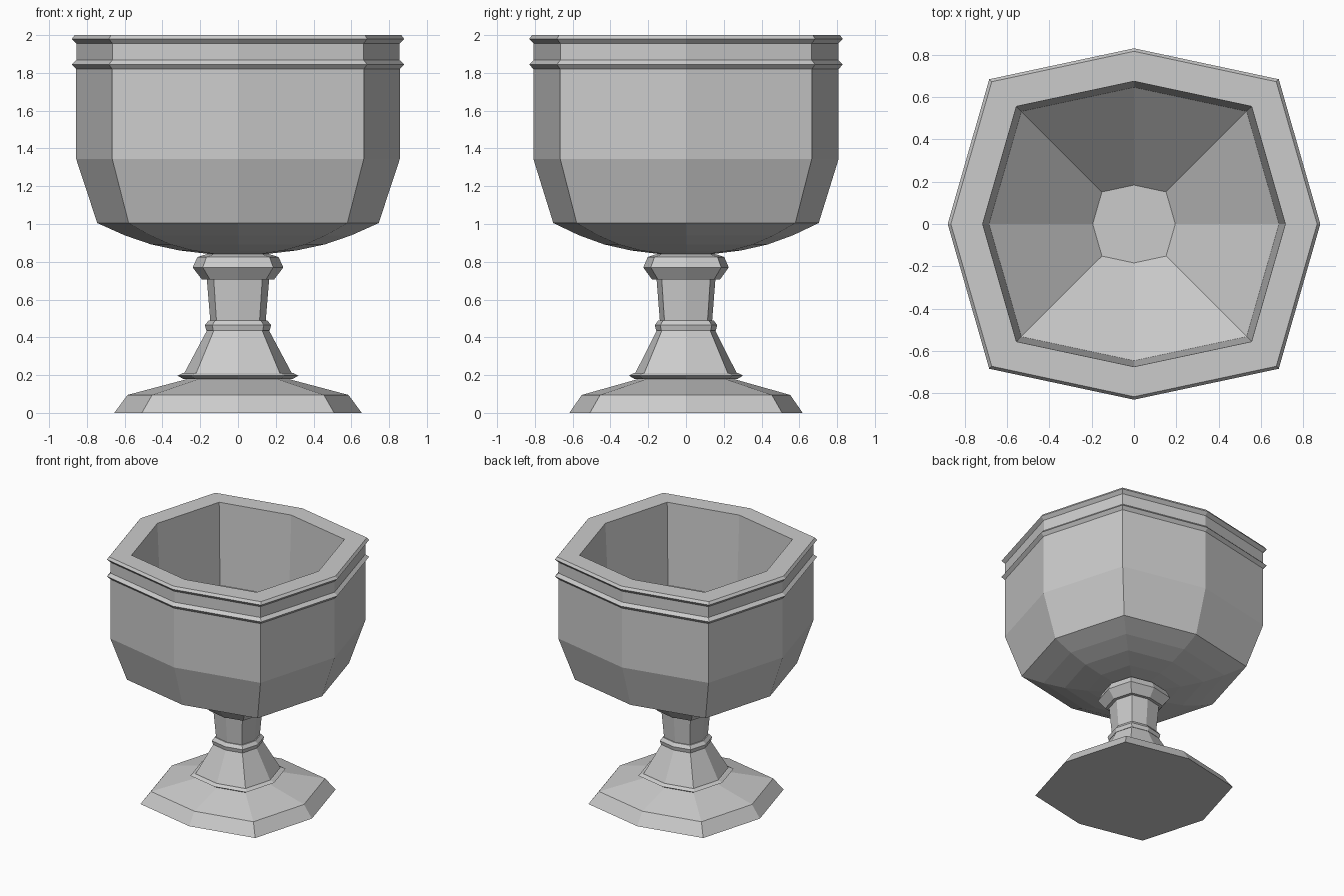
import bpy

if "Cube" in bpy.data.objects:
    bpy.data.objects.remove(bpy.data.objects["Cube"])

# Slightly squashed octagon shared by every section (unit = half width in x)
D, Y = 0.777, 0.943
OCT = [(1, 0), (D, D), (0, Y), (-D, D), (-1, 0), (-D, -D), (0, -Y), (D, -D)]


def turned(name, profile, cap_bottom=False, cap_top=False):
    """Sweep a (radius, z) profile around the octagon, facing outward."""
    verts = [(r * x, r * y, z) for r, z in profile for x, y in OCT]
    faces = []
    for k in range(len(profile) - 1):
        a, b = k * 8, k * 8 + 8
        for i in range(8):
            j = (i + 1) % 8
            faces.append((a + i, a + j, b + j, b + i))
    if cap_bottom:
        faces.append(tuple(reversed(range(8))))
    if cap_top:
        last = len(verts) - 8
        faces.append(tuple(range(last, last + 8)))
    mesh = bpy.data.meshes.new(name)
    mesh.from_pydata(verts, [], faces)
    mesh.update()
    obj = bpy.data.objects.new(name, mesh)
    bpy.context.collection.objects.link(obj)
    return obj


# Foot plate
turned("foot", [(0.655, 0), (0.585, 0.095), (0.265, 0.18)], cap_bottom=True)

# Collar around the foot
turned("foot_collar", [(0.265, 0.18), (0.29, 0.18), (0.32, 0.197),
                       (0.295, 0.21), (0.285, 0.21)])

# Tapered lower stem
turned("lower_stem", [(0.285, 0.21), (0.165, 0.435)])

# Stem collar
turned("stem_collar", [(0.165, 0.435), (0.168, 0.435), (0.175, 0.465),
                       (0.155, 0.49), (0.147, 0.49)])

# Upper stem
turned("upper_stem", [(0.147, 0.49), (0.165, 0.705)])

# Knob below the bowl
turned("knob", [(0.165, 0.705), (0.19, 0.705), (0.24, 0.77),
                (0.215, 0.825), (0.16, 0.842)])

# Bowl outside, mouldings, rim and hollow inside
turned("bowl", [
    (0.16, 0.842), (0.31, 0.86), (0.46, 0.892), (0.60, 0.94), (0.745, 1.005),
    (0.857, 1.345), (0.857, 1.82),
    (0.88, 1.845), (0.855, 1.868), (0.855, 1.955),
    (0.88, 1.98), (0.865, 2.0),
    (0.715, 2.0), (0.685, 1.35), (0.195, 0.92)], cap_top=True)
